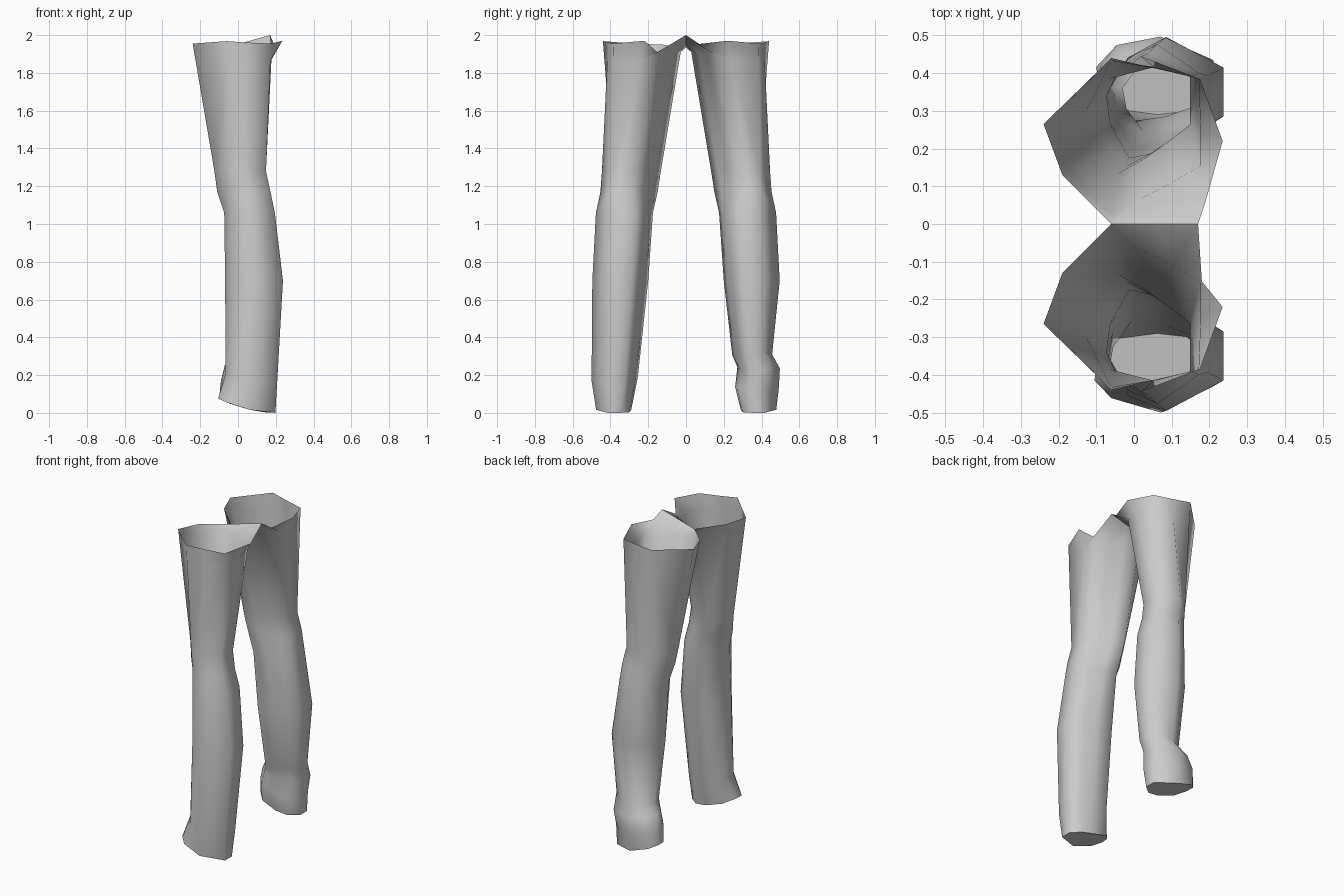
import bpy, bmesh

if "Cube" in bpy.data.objects:
    bpy.data.objects.remove(bpy.data.objects["Cube"])

cloth = bpy.data.materials.new("grey_cloth")
cloth.diffuse_color = (0.6, 0.6, 0.6, 1)
cloth.use_nodes = True
cloth.node_tree.nodes["Principled BSDF"].inputs["Base Color"].default_value = cloth.diffuse_color

# Waist rim as (x, distance from centre plane, z); the gap is filled per leg
RIM = [(.175, .385, 1.955), (.06, .412, 1.96), (-.06, .44, 1.968), (-.24, .265, 1.955),
       (-.19, .13, 1.95), (-.06, 0, 1.935), (.055, 0, 1.968), (.17, 0, 2.0), None,
       (.235, .22, 1.97)]
# Seam under the rim where the crotch panel meets the inner thigh, by column
SEAM = {5: (-.06, .028, 1.91), 6: (.02, .068, 1.905), 7: (.10, .11, 1.90),
        8: (.177, .155, 1.895), 9: (.177, .24, 1.87)}

# Unit outlines, from rear outer corner round the front to the rear inner corner
THIGH = [(1, .65), (.05, 1), (-.55, .62), (-1, .1), (-.86, -.42), (-.4, -1), (.1, -.75),
         (.55, -.47), (1, -.17), (1, .25)]
SHIN = [(1, .45), (0, 1), (-.66, .63), (-1, .1), (-.92, -.42), (-.55, -1), (.1, -.88),
        (.62, -.66), (1, -.42), (1, 0)]
HEM = [(1, .35), (.1, 1), (-.7, .85), (-1, .35), (-.95, -.25), (-.6, -.85), (.1, -1),
       (.62, -.9), (1, -.4), (1, 0)]

# Cross-sections: outline, z, x min, x max, inner, outer, forward tilt
UPPER = [(THIGH, 1.28, -.125, .148, .133, .445, 0), (THIGH, 1.17, -.11, .172, .15, .453, 0),
         (SHIN, 1.06, -.073, .195, .175, .477, 0), (SHIN, .70, -.068, .238, .20, .496, 0)]
STRAIGHT_CUFF = [(SHIN, .17, -.066, .207, .255, .50, .2),
                 (HEM, .02, -.105, .198, .29, .476, .25)]
CREASED_CUFF = [(SHIN, .31, -.03, .215, .245, .456, -.1),
                (SHIN, .235, -.07, .21, .272, .497, .08),
                (HEM, .14, -.09, .205, .26, .492, .15),
                (HEM, .02, -.10, .198, .29, .478, .25)]


def section(outline, z, x0, x1, y0, y1, tilt):
    """One ring of the leg, dropping in a shallow curve towards the heel."""
    cx, cy, hx, hy = (x0 + x1) / 2, (y0 + y1) / 2, (x1 - x0) / 2, (y1 - y0) / 2
    return [(cx + hx * u, cy + hy * v, z - tilt * hx * u + abs(tilt) * 3.2 * (hx * u) ** 2)
            for u, v in outline]


def leg(name, side, notch, cuff):
    rim = list(RIM)
    rim[8] = notch
    rings = [section(*s) for s in UPPER + cuff]
    # ring just below the rim, carrying the crotch seam
    below = [tuple(a + (b - a) * .13 for a, b in zip(p, q)) for p, q in zip(rim, rings[0])]
    for i, p in SEAM.items():
        below[i] = p
    rings = [rim, below] + rings

    bm = bmesh.new()
    loops = [[bm.verts.new((x, side * y, z)) for x, y, z in r] for r in rings]
    n = len(rim)
    for up, low in zip(loops, loops[1:]):
        for i in range(n):
            j = (i + 1) % n
            bm.faces.new((up[i], up[j], low[j], low[i])).smooth = True
    # closed flat hem, facing down
    hem = bm.faces.new(loops[-1])
    bmesh.ops.recalc_face_normals(bm, faces=bm.faces[:])
    bm.normal_update()
    if hem.normal.z > 0:
        bmesh.ops.reverse_faces(bm, faces=bm.faces[:])
    me = bpy.data.meshes.new(name)
    bm.to_mesh(me)
    bm.free()
    me.materials.append(cloth)
    ob = bpy.data.objects.new(name, me)
    bpy.context.collection.objects.link(ob)
    return ob


# Two trouser legs that meet at the crotch; one has a creased cuff
leg("front_leg", -1, (.18, .152, 1.91), STRAIGHT_CUFF)
leg("back_leg", 1, (.19, .06, 1.952), CREASED_CUFF)
